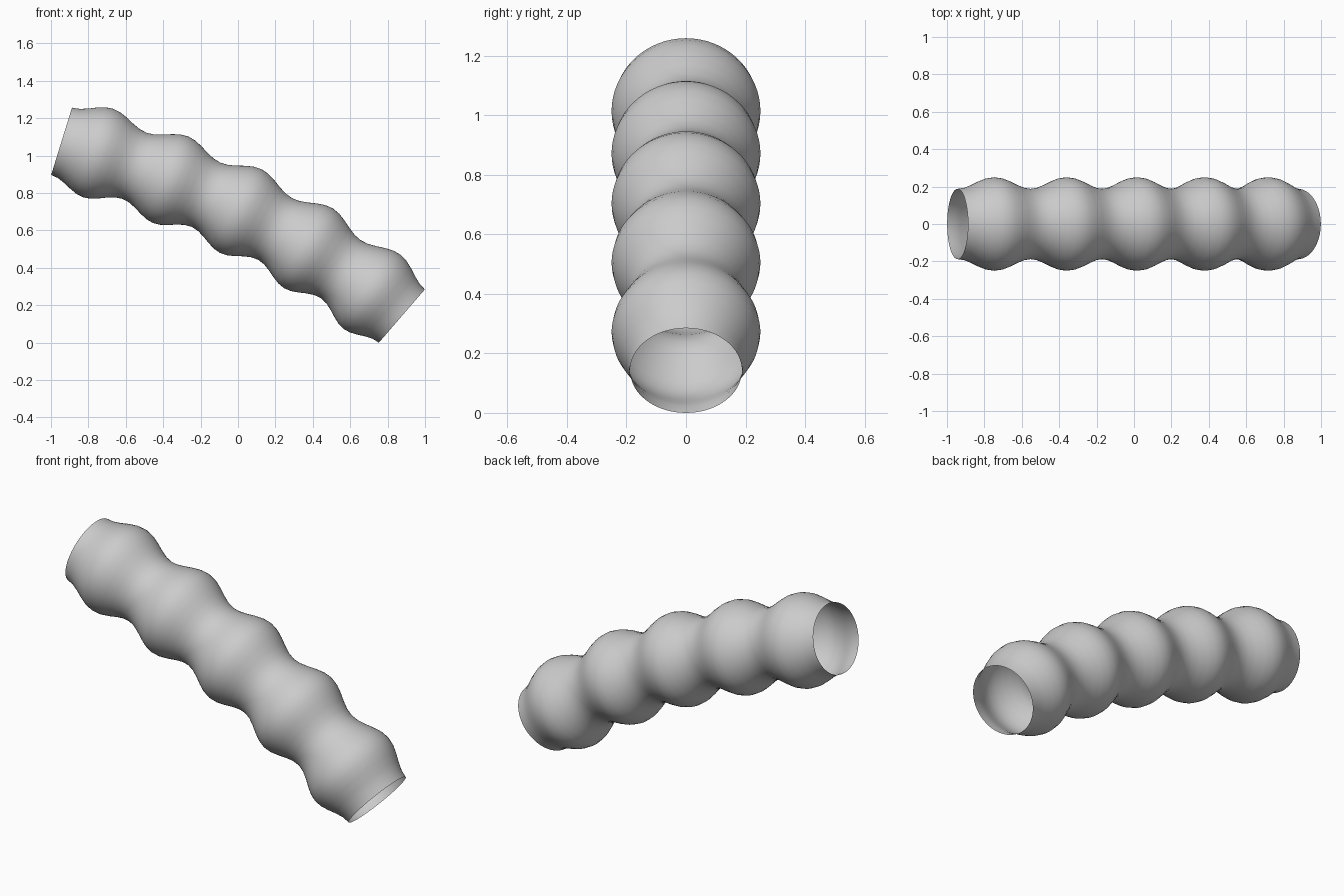
import bpy, bmesh
from math import sin, cos, pi, radians

if "Cube" in bpy.data.objects:
    bpy.data.objects.remove(bpy.data.objects["Cube"])

BULGES, STEPS, SIDES = 5, 10, 64
LENGTH = 2.06
SUB = 10


def slope(t):
    # downward tilt of the centre line, getting steeper along its length
    u = t - 0.5
    return radians(-26.3 - 23.6 * u - 10.8 * u * u)


# Centre line: integrate the tilt from the upper left end
n = BULGES * STEPS
x, z = -0.945, 1.087
path = [(x, z)]
for i in range(n * SUB):
    a = slope((i + 0.5) / (n * SUB))
    x += cos(a) * LENGTH / (n * SUB)
    z += sin(a) * LENGTH / (n * SUB)
    if (i + 1) % SUB == 0:
        path.append((x, z))

# Rings with a rippling radius, perpendicular to the centre line
bm = bmesh.new()
rings = []
for i, (px, pz) in enumerate(path):
    a = slope(i / n)
    r = 0.219 - 0.031 * cos(2 * pi * i / STEPS)
    ring = []
    for k in range(SIDES):
        f = 2 * pi * k / SIDES
        up = r * cos(f)
        ring.append(bm.verts.new((px - sin(a) * up, r * sin(f), pz + cos(a) * up)))
    rings.append(ring)

# Open-ended skin
for A, B in zip(rings, rings[1:]):
    for k in range(SIDES):
        m = (k + 1) % SIDES
        bm.faces.new((A[k], A[m], B[m], B[k]))
bmesh.ops.recalc_face_normals(bm, faces=bm.faces)

# Centre on x and stand on z = 0
xs = [v.co.x for v in bm.verts]
zs = [v.co.z for v in bm.verts]
bmesh.ops.translate(bm, verts=bm.verts, vec=(-(min(xs) + max(xs)) / 2, 0, -min(zs)))
for f in bm.faces:
    f.smooth = True

me = bpy.data.meshes.new("bellows_hose")
bm.to_mesh(me)
bm.free()
bpy.context.collection.objects.link(bpy.data.objects.new("bellows_hose", me))
